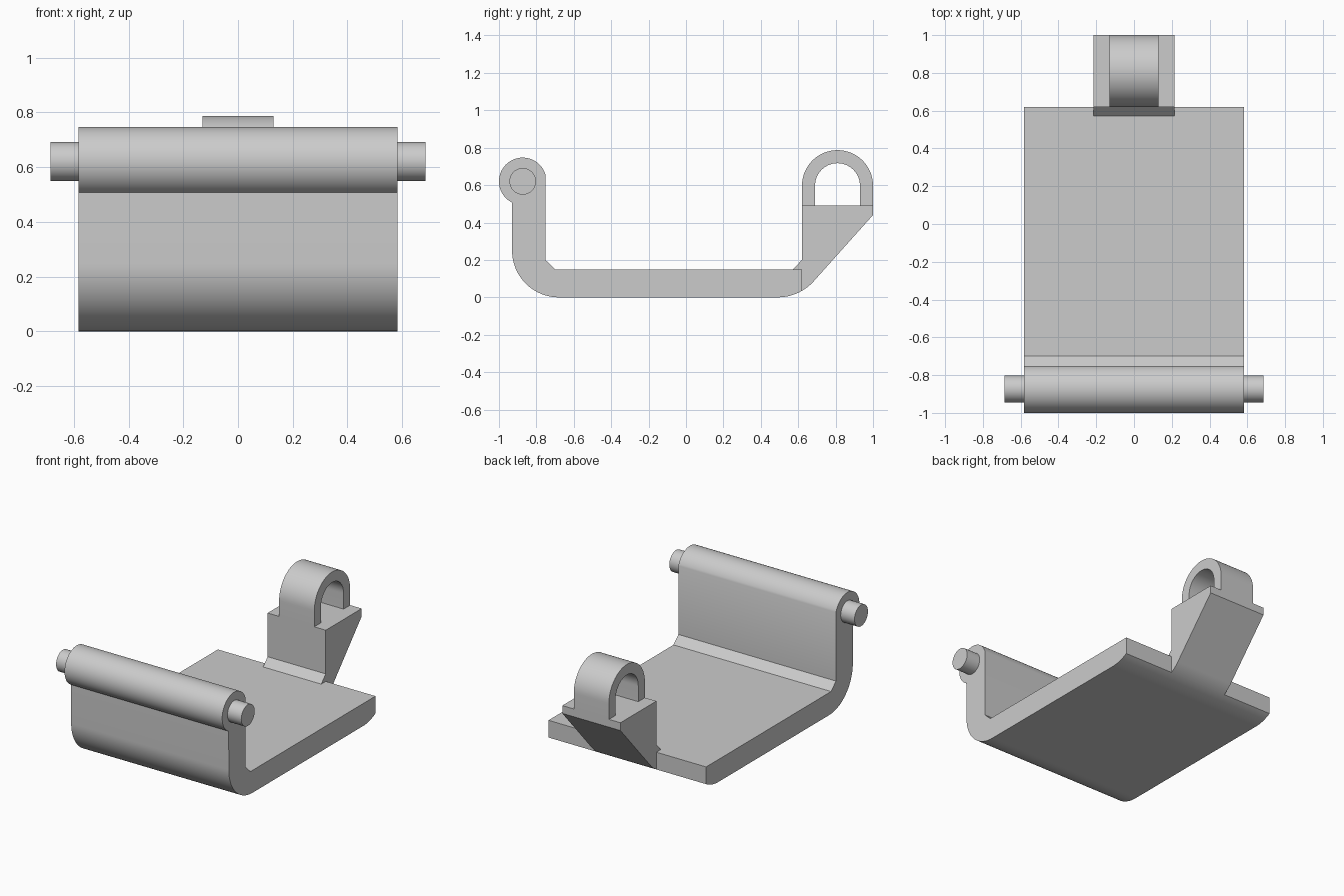
import bpy, bmesh
from math import cos, sin, radians

cube = bpy.data.objects.get("Cube")
if cube:
    bpy.data.objects.remove(cube, do_unlink=True)

grey = bpy.data.materials.new("plain_grey")
grey.use_nodes = True
grey.diffuse_color = (0.6, 0.6, 0.6, 1)
grey.node_tree.nodes["Principled BSDF"].inputs["Base Color"].default_value = (0.6, 0.6, 0.6, 1)


def arc(cy, cz, r, start, end, steps=24):
    """Points on an arc in the side plane, angles in degrees from +y."""
    angles = [radians(start + (end - start) * i / steps) for i in range(steps + 1)]
    return [(cy + r * cos(a), cz + r * sin(a)) for a in angles]


def extrude(name, profile, x0, x1):
    """Extrude a (y, z) profile from x0 to x1."""
    bm = bmesh.new()
    face = bm.faces.new([bm.verts.new((x0, y, z)) for y, z in profile])
    out = bmesh.ops.extrude_face_region(bm, geom=[face])
    moved = [v for v in out["geom"] if isinstance(v, bmesh.types.BMVert)]
    bmesh.ops.translate(bm, verts=moved, vec=(x1 - x0, 0, 0))
    bmesh.ops.recalc_face_normals(bm, faces=bm.faces)
    mesh = bpy.data.meshes.new(name)
    bm.to_mesh(mesh)
    bm.free()
    obj = bpy.data.objects.new(name, mesh)
    bpy.context.collection.objects.link(obj)
    mesh.materials.append(grey)
    bpy.ops.object.select_all(action="DESELECT")
    obj.select_set(True)
    bpy.context.view_layer.objects.active = obj
    bpy.ops.object.shade_smooth_by_angle(angle=radians(30))
    return obj


HALF = 0.583
BARREL = (-0.873, 0.62)

# Bent plate: floor, front wall and rolled barrel in one profile
plate = [(0.62, 0.15), (-0.7, 0.15), (-0.752, 0.2)]
plate += arc(*BARREL, 0.127, 18, 243, 40)
plate += arc(-0.68, 0.25, 0.25, 180, 270)
plate += arc(0.49, 0.26, 0.26, 270, 300)
extrude("bent_plate", plate, -HALF, HALF)

# Pivot pins on both ends of the barrel
pin = arc(*BARREL, 0.071, 0, 352.5, 47)
for side, sign in (("left", 1), ("right", -1)):
    extrude(side + "_pin", pin, sign * HALF, sign * 0.685)

# Rear bracket with sloped back and chamfered foot
bracket = arc(0.49, 0.26, 0.26, 300, 318.5, 10)
bracket += [(1, 0.44), (1, 0.492), (0.62, 0.492), (0.62, 0.2), (0.572, 0.15), (0.62, 0.15)]
extrude("rear_bracket", bracket, -0.215, 0.215)

# Arched loop on top of the bracket
loop = [(1, 0.492)] + arc(0.81, 0.597, 0.19, 0, 180, 32) + [(0.62, 0.492)]
loop += [(0.69, 0.492)] + arc(0.81, 0.597, 0.12, 180, 0, 32) + [(0.93, 0.492)]
extrude("arched_loop", loop, -0.13, 0.13)
